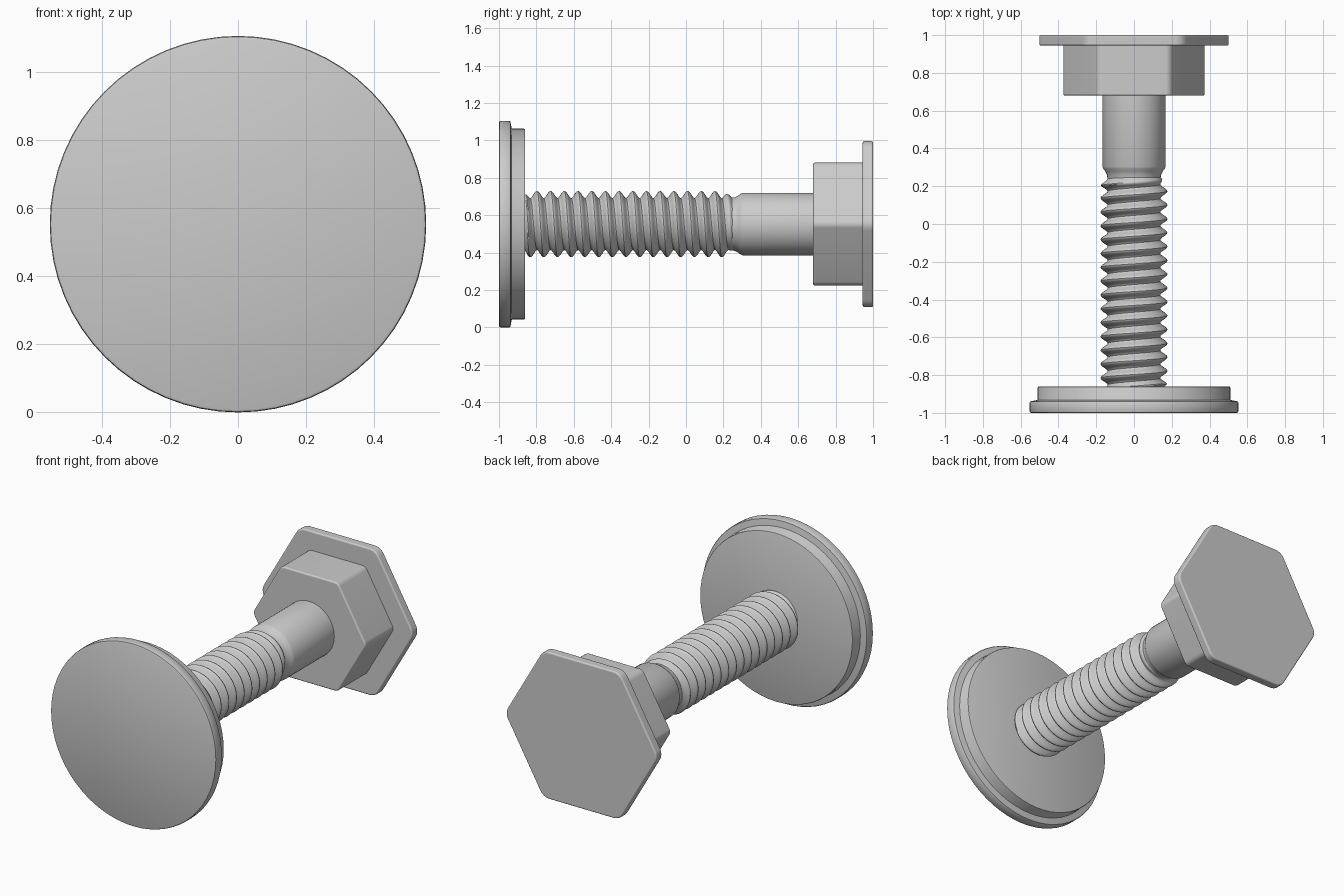
import bpy, bmesh
from math import sin, cos, pi, radians

if "Cube" in bpy.data.objects:
    bpy.data.objects.remove(bpy.data.objects["Cube"])

CZ = 0.5525          # height of the bolt axis, which runs along y
SEG = 64


def finish(name, verts, faces, bevel=0.0):
    me = bpy.data.meshes.new(name)
    me.from_pydata(verts, [], faces)
    bm = bmesh.new()
    bm.from_mesh(me)
    bmesh.ops.recalc_face_normals(bm, faces=bm.faces)
    bm.to_mesh(me)
    bm.free()
    ob = bpy.data.objects.new(name, me)
    ob.location.z = CZ
    bpy.context.collection.objects.link(ob)
    bpy.ops.object.select_all(action='DESELECT')
    ob.select_set(True)
    bpy.context.view_layer.objects.active = ob
    if bevel:
        mod = ob.modifiers.new("edge_round", 'BEVEL')
        mod.width, mod.segments = bevel, 3
        mod.limit_method, mod.angle_limit = 'ANGLE', radians(40)
    bpy.ops.object.shade_smooth_by_angle(angle=radians(35))
    return ob


def loft(name, rings, bevel=0.0):
    """Capped skin over a list of equal-length point rings."""
    n = len(rings[0])
    verts = [p for r in rings for p in r]
    faces = [(k*n + i, k*n + (i+1) % n, (k+1)*n + (i+1) % n, (k+1)*n + i)
             for k in range(len(rings) - 1) for i in range(n)]
    faces += [tuple(range(n)), tuple(range(len(verts) - n, len(verts)))]
    return finish(name, verts, faces, bevel)


def lathe(name, profile):
    return loft(name, [[(r*sin(2*pi*i/SEG), y, r*cos(2*pi*i/SEG)) for i in range(SEG)]
                       for r, y in profile])


def hexagon(name, apothem, corner, y0, y1, bevel):
    """Hexagonal prism with rounded vertical corners, points at +-x."""
    pts = []
    R = (apothem - corner) / cos(pi/6)
    for k in range(6):
        for s in range(7):
            a = k*pi/3 + (s/6 - 0.5)*pi/3
            pts.append((R*cos(k*pi/3) + corner*cos(a), R*sin(k*pi/3) + corner*sin(a)))
    return loft(name, [[(x, y, z) for x, z in pts] for y in (y0, y1)], bevel)


# Round stepped end disc
lathe("end_disc", [(0.543, -1.0), (0.55, -0.997), (0.5525, -0.99), (0.5525, -0.945),
                   (0.549, -0.939), (0.512, -0.932), (0.51, -0.928), (0.51, -0.866),
                   (0.508, -0.862), (0.503, -0.86)])

# Helical thread: rows follow the helix, so the seam joins one pitch further on
PITCH, ROWS, ROOT, DEPTH = 0.0732, 12, 0.139, 0.038
START, TURNS = -16, 18
total = TURNS * ROWS
verts, faces = [], []
for j in range(total + 1):
    for i in range(SEG):
        t = 2*pi*i/SEG
        ph = START + j/ROWS
        y = 0.155 + PITCH*(ph + i/SEG)
        fade = max(0.0, min(1.0, (0.25 - y)/0.045, (y + 0.885)/0.04))
        r = ROOT + DEPTH*fade*(0.5 + 0.5*cos(2*pi*ph))**0.9
        verts.append((r*sin(t), max(y, -0.95), r*cos(t)))
for j in range(total):
    for i in range(SEG):
        if i < SEG - 1:
            faces.append((j*SEG+i, j*SEG+i+1, (j+1)*SEG+i+1, (j+1)*SEG+i))
        elif j + ROWS + 1 <= total:
            faces.append((j*SEG+i, (j+ROWS)*SEG, (j+ROWS+1)*SEG, (j+1)*SEG+i))
finish("thread", verts, faces)

# Neck and smooth shank
lathe("shank", [(0.134, 0.20), (0.14, 0.235), (0.143, 0.26), (0.152, 0.278),
                (0.162, 0.292), (0.167, 0.303), (0.167, 0.70)])

# Hexagonal block and wider hexagonal end plate
hexagon("hex_block", 0.3285, 0.04, 0.68, 0.955, 0.008)
hexagon("hex_plate", 0.443, 0.07, 0.945, 1.0, 0.008)
